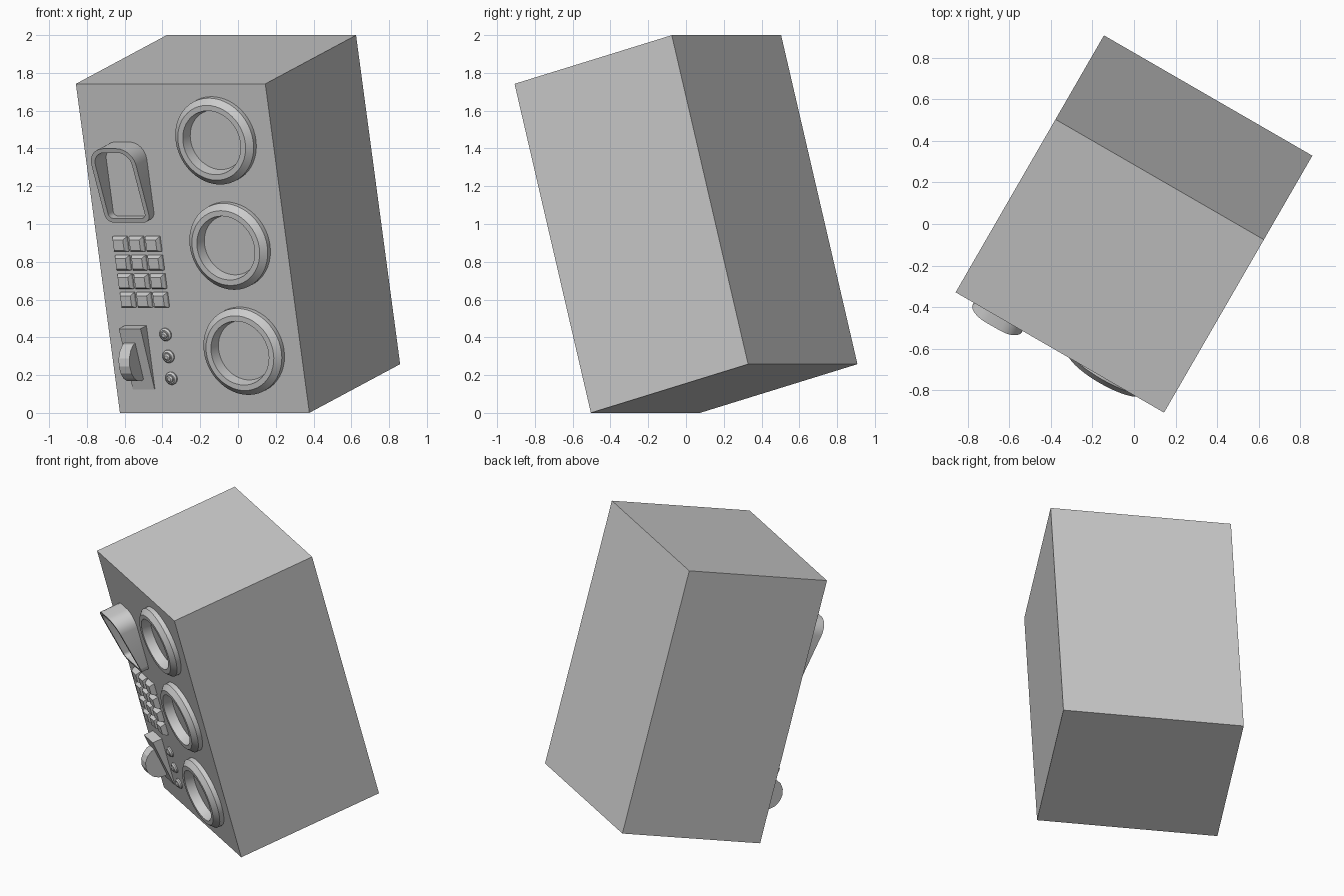
import bpy, bmesh
from math import radians, sin, cos, pi
from mathutils import Matrix, Vector

if "Cube" in bpy.data.objects:
    bpy.data.objects.remove(bpy.data.objects["Cube"])

W, D, H = 1.158, 0.995, 1.803

# Panel frame: u runs across the front, p sticks out of it, v runs up it
FRAME = (Matrix.Translation((0, 0, 1))
         @ Matrix.Rotation(radians(-30), 4, 'Z')
         @ Matrix.Rotation(radians(15), 4, 'X')
         @ Matrix.Translation((-W / 2, D / 2, -H / 2))
         @ Matrix.Translation((0, -D, 0)))


def loft(name, rings, smooth=False, cap_start=False, cap_end=False):
    """Join matching rings of (u, p, v) points into one mesh object."""
    bm = bmesh.new()
    loops = [[bm.verts.new((u, -p, v)) for u, p, v in r] for r in rings]
    n = len(loops[0])
    for a, b in zip(loops, loops[1:]):
        for i in range(n):
            j = (i + 1) % n
            bm.faces.new((a[i], a[j], b[j], b[i]))
    if cap_start:
        bm.faces.new(loops[0])
    if cap_end:
        bm.faces.new(loops[-1])
    bmesh.ops.recalc_face_normals(bm, faces=bm.faces)
    me = bpy.data.meshes.new(name)
    bm.to_mesh(me)
    bm.free()
    ob = bpy.data.objects.new(name, me)
    bpy.context.collection.objects.link(ob)
    ob.matrix_world = FRAME
    # open rings: make sure the outer wall faces away from the part's centre
    f = me.polygons[0]
    c = sum((v.co for v in me.vertices), Vector()) / len(me.vertices)
    d = f.center - c
    d.y = 0
    if not cap_start and f.normal.dot(d) < 0:
        me.flip_normals()
    if smooth:
        bpy.ops.object.select_all(action='DESELECT')
        ob.select_set(True)
        bpy.context.view_layer.objects.active = ob
        bpy.ops.object.shade_smooth_by_angle(angle=radians(30))
    return ob


def rect(u, v, w, h, p_low, p_high):
    return [(u - w / 2, p_low, v - h / 2), (u + w / 2, p_low, v - h / 2),
            (u + w / 2, p_high, v + h / 2), (u - w / 2, p_high, v + h / 2)]


def circle(u, v, r, p, n):
    return [(u + r * cos(2 * pi * i / n), p, v + r * sin(2 * pi * i / n))
            for i in range(n)]


def lathe(name, u, v, profile, n, cap_end=False):
    return loft(name, [circle(u, v, r, p, n) for r, p in profile],
                smooth=True, cap_end=cap_end)


# Cabinet body
loft("cabinet", [rect(W / 2, H / 2, W, H, 0, 0), rect(W / 2, H / 2, W, H, -D, -D)],
     cap_start=True, cap_end=True)

# Three large bevelled rings
for i, v in enumerate((0.343, 0.919, 1.496)):
    lathe(f"large_ring_{i + 1}", 0.818, v,
          [(0.237, 0), (0.237, 0.03), (0.205, 0.06), (0.175, 0.06), (0.163, 0)], 48)


# Scoop: rounded frame that sticks out further at its top
def scoop_ring(inset, raised):
    u0, u1, v0, v1 = 0.10 + inset, 0.372 - inset, 1.055 + inset, 1.485 - inset
    rb, rt = 0.045 - inset * 0.8, 0.095 - inset
    pts = []
    for cu, cv, r, start in ((u1 - rt, v1 - rt, rt, 0), (u0 + rt, v1 - rt, rt, 90),
                             (u0 + rb, v0 + rb, rb, 180), (u1 - rb, v0 + rb, rb, 270)):
        for k in range(7):
            a = radians(start + 15 * k)
            v = cv + r * sin(a)
            p = 0.045 + 0.095 * (v - 1.055) / 0.43
            pts.append((cu + r * cos(a), p if raised else 0, v))
    return pts


loft("scoop", [scoop_ring(0, False), scoop_ring(0, True),
               scoop_ring(0.024, True), scoop_ring(0.024, False)], smooth=True)

# Keypad of tapered keys
for row in range(4):
    for col in range(3):
        u, v = 0.148 + 0.1 * col, 0.621 + 0.102 * row
        loft(f"key_{row}_{col}", [rect(u, v, 0.086, 0.082, 0, 0),
                                  rect(u, v, 0.084, 0.08, 0.014, 0.014),
                                  rect(u, v, 0.062, 0.058, 0.034, 0.034)],
             cap_end=True)

# Wedge plate under the thumb wheel
loft("wheel_plate", [rect(0.167, 0.304, 0.133, 0.348, 0, 0),
                     rect(0.167, 0.304, 0.133, 0.348, 0.004, 0.065)], cap_end=True)

# Thumb wheel, axis across the panel
wheel = [[(u, 0.03 + 0.108 * cos(2 * pi * i / 16), 0.292 + 0.108 * sin(2 * pi * i / 16))
          for i in range(16)] for u in (0.114, 0.18)]
loft("thumb_wheel", wheel, cap_start=True, cap_end=True)

# Small round buttons, each a collar with a raised centre
for i in range(3):
    lathe(f"small_button_{i + 1}", 0.345, 0.19 + 0.12 * i,
          [(0.035, 0), (0.035, 0.008), (0.026, 0.018), (0.02, 0.018),
           (0.019, 0.012), (0.018, 0.022), (0.010, 0.028)], 20, cap_end=True)
